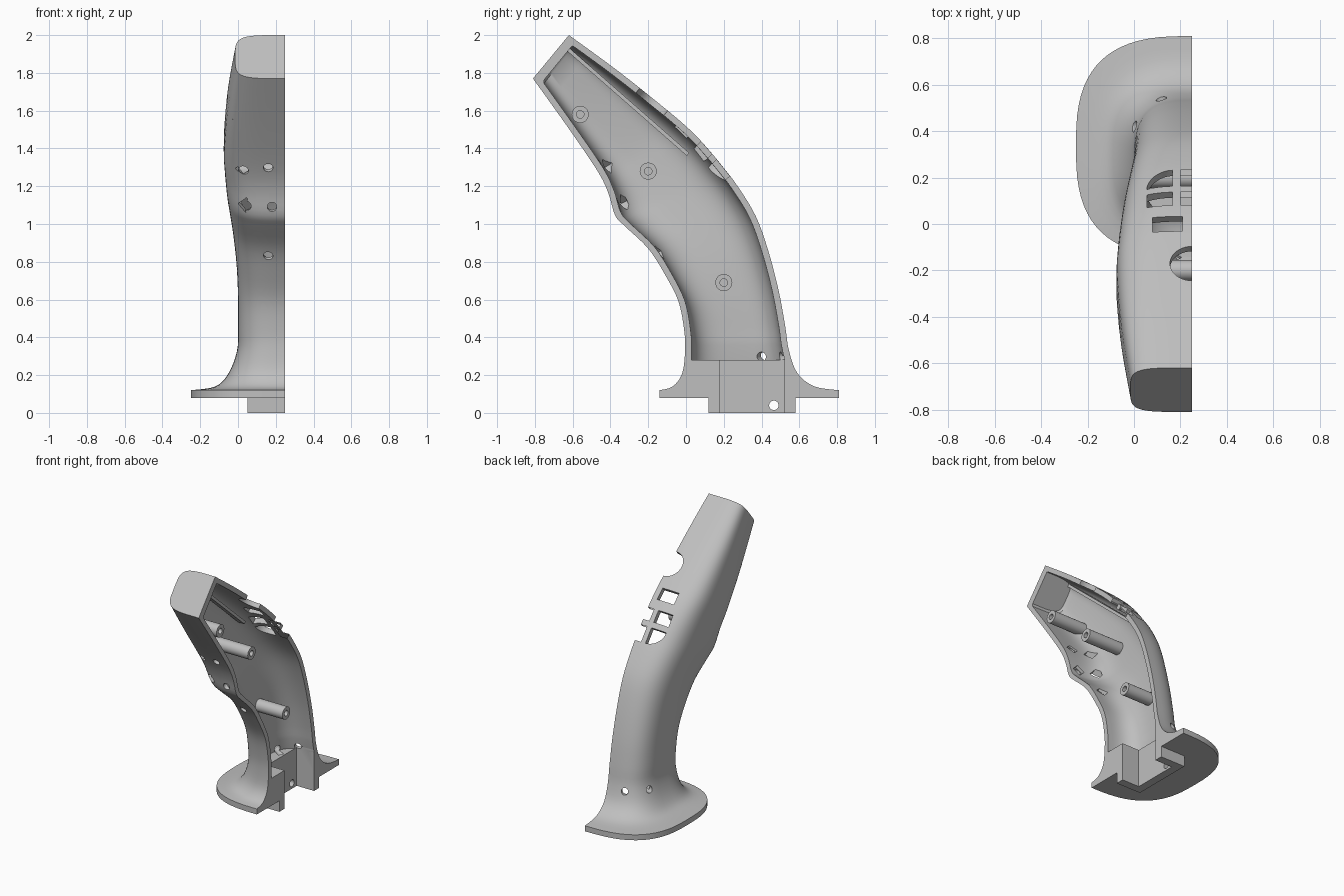
import bpy, bmesh, math
from mathutils import Vector, Matrix

if "Cube" in bpy.data.objects:
    bpy.data.objects.remove(bpy.data.objects["Cube"])

grey = bpy.data.materials.new("plain grey plastic")
grey.use_nodes = True
colour = (0.52, 0.52, 0.52, 1)
grey.diffuse_color = colour
grey.node_tree.nodes["Principled BSDF"].inputs["Base Color"].default_value = colour

SPLIT = 0.25      # x of the flat split plane
WALL = 0.034


def make(name, bm):
    bmesh.ops.recalc_face_normals(bm, faces=bm.faces)
    mesh = bpy.data.meshes.new(name)
    bm.to_mesh(mesh)
    bm.free()
    mesh.materials.append(grey)
    ob = bpy.data.objects.new(name, mesh)
    bpy.context.collection.objects.link(ob)
    return ob


def box(name, lo, hi):
    bm = bmesh.new()
    lo, hi = Vector(lo), Vector(hi)
    m = Matrix.Translation((lo + hi) / 2) @ Matrix.Diagonal((*(hi - lo), 1))
    bmesh.ops.create_cube(bm, size=1, matrix=m)
    return make(name, bm)


def rod(name, centre, direction, radius, length, sides=24):
    bm = bmesh.new()
    turn = Vector(direction).to_track_quat("Z", "Y").to_matrix().to_4x4()
    bmesh.ops.create_cone(bm, cap_ends=True, segments=sides, radius1=radius, radius2=radius,
                          depth=length, matrix=Matrix.Translation(centre) @ turn)
    return make(name, bm)


def prism(name, outline, y, z, tilt, depth=0.09):
    """Outline in (x, distance down the slope), extruded along the slope normal."""
    bm = bmesh.new()
    m = Matrix.Translation((0, y, z)) @ Matrix.Rotation(-math.radians(tilt), 4, "X")
    rings = [[bm.verts.new(m @ Vector((u, v, s * depth))) for u, v in outline] for s in (-1, 1)]
    bm.faces.new(rings[0])
    bm.faces.new(rings[1])
    n = len(outline)
    for i in range(n):
        j = (i + 1) % n
        bm.faces.new((rings[0][i], rings[0][j], rings[1][j], rings[1][i]))
    return make(name, bm)


def combine(target, tool, operation="DIFFERENCE"):
    mod = target.modifiers.new("cut", "BOOLEAN")
    mod.operation, mod.solver, mod.object = operation, "EXACT", tool
    dg = bpy.context.evaluated_depsgraph_get()
    mesh = bpy.data.meshes.new_from_object(target.evaluated_get(dg))
    target.modifiers.clear()
    target.data = mesh
    bpy.data.objects.remove(tool)


def smooth(ob, angle=32):
    bpy.ops.object.select_all(action="DESELECT")
    ob.select_set(True)
    bpy.context.view_layer.objects.active = ob
    bpy.ops.object.shade_smooth_by_angle(angle=math.radians(angle))


# Sections: front y, front z, back y, back z, outermost x, squareness
SECTIONS = [
    (-.81, 1.77, -.62, 2, -.015, 4.6),
    (-.61, 1.49, -.36, 1.81, -.055, 4.2),
    (-.465, 1.275, -.09, 1.595, -.075, 3.8),
    (-.41, 1.16, .06, 1.46, -.07, 3.5),
    (-.375, 1.045, .19, 1.31, -.058, 3.3),
    (-.32, .985, .28, 1.19, -.045, 3.2),
    (-.2, .87, .37, 1.04, -.025, 3),
    (-.11, .73, .435, .86, -.008, 3),
    (-.04, .59, .49, .65, 0, 3),
    (-.01, .44, .525, .46, 0, 3),
    (-.005, .33, .545, .33, -.005, 3),
    (-.02, .21, .59, .21, -.05, 2.9),
    (-.07, .14, .68, .14, -.12, 2.8),
    (-.14, .12, .81, .12, -.25, 2.8),
]


def spline(rows, steps=4):
    out = []
    last = len(rows) - 1
    for i in range(last):
        a, b, c, d = (rows[max(0, min(last, k))] for k in range(i - 1, i + 3))
        for s in range(steps):
            t = s / steps
            out.append([q + t / 2 * (r - p + t * (2 * p - 5 * q + 4 * r - w + t * (3 * (q - r) + w - p)))
                        for p, q, r, w in zip(a, b, c, d)])
    return out + [list(rows[-1])]


def loft(name, rows, inset=0, overhang=0, n=36):
    bm = bmesh.new()
    rings = []
    for fy, fz, by, bz, xmin, e in rows:
        f, b = Vector((0, fy, fz)), Vector((0, by, bz))
        mid, half = (f + b) / 2, (b - f) / 2
        half *= 1 - inset / half.length
        reach = SPLIT - xmin - inset
        pts = []
        for i in range(n + 1):
            a = math.pi * i / n
            c, s = math.cos(a), max(0, math.sin(a))
            p = mid - half * math.copysign(abs(c) ** (2 / e), c)
            p.x = SPLIT - reach * (s ** (2 / e) if 0 < i < n else 0)
            pts.append(p)
        if overhang:
            shift = Vector((overhang, 0, 0))
            pts = [pts[0] + shift] + pts + [pts[-1] + shift]
        rings.append([bm.verts.new(p) for p in pts])
    for r, q in zip(rings, rings[1:]):
        for i in range(len(r)):
            j = (i + 1) % len(r)
            bm.faces.new((r[i], r[j], q[j], q[i]))
    bm.faces.new(rings[0])
    bm.faces.new(rings[-1])
    return make(name, bm)


# Outer body with flared foot
rows = spline(SECTIONS)
foot = list(rows[-1])
foot[1] = foot[3] = 0.08
shell = loft("grip_shell", rows + [foot])

# Hollow inside, above the solid base and below the end cap
inner = [list(r) for r in rows if r[1] > 0.34]
for k, d in enumerate((.038, -.032, .038, -.032)):
    inner[0][k] += d
inner.append([-.005, .28, .555, .28, -.01, 3])
combine(shell, loft("cavity", inner, WALL, 0.1))

# Plug under the foot, with an open channel through the base
combine(shell, box("plug", (.05, .12, 0), (SPLIT, .58, .1)), "UNION")
combine(shell, box("channel", (.11, .18, -.1), (.4, .52, .3)))
combine(shell, rod("plug_hole", (.1, .465, .04), (1, 0, 0), .025, .3))

# Front holes with square pockets behind them
for x, y, z, ny, nz in ((.03, -.46, 1.28, -.85, -.53), (.16, -.475, 1.3, -.85, -.53),
                        (.045, -.385, 1.09, -.9, -.4), (.18, -.39, 1.09, -.9, -.4),
                        (.16, -.17, .83, -.8, -.6)):
    n = Vector((0, ny, nz)).normalized()
    p = Vector((x, y, z))
    combine(shell, rod("hole", p, n, .025, .16))
    combine(shell, rod("pocket", p - n * .05, n, .045, .06, 4))

# Back holes near the foot
combine(shell, rod("hole", (.125, .52, .3), (-.35, .94, .1), .024, .2))
combine(shell, rod("hole", (.02, .41, .3), (-.85, .5, .1), .024, .16))


# Back openings
def rect(u0, u1, v):
    return [(u0, -v), (u1, -v), (u1, v), (u0, v)]


curve = [(.165 - .11 * math.cos(a), .055 * math.sin(a) * 2 - .055)
         for a in (math.pi / 2 * i / 10 for i in range(11))]
disc = [(SPLIT + .095 * math.cos(a), .095 * math.sin(a))
        for a in (math.tau * i / 40 for i in range(40))]
combine(shell, prism("window", curve + [(.165, -.055)], .2, 1.3, 48))
combine(shell, prism("window", rect(.2, .4, .055), .2, 1.3, 48))
for u0, u1 in ((.055, .165), (.2, .4)):
    combine(shell, prism("window", rect(u0, u1, .043), .11, 1.405, 46))
combine(shell, prism("slot", rect(.08, .21, .043), 0, 1.515, 41))
combine(shell, prism("round_opening", disc, -.17, 1.66, 40))
smooth(shell)

# Screw posts
for name, x, y, z in (("upper", -.03, -.56, 1.58), ("middle", -.045, -.2, 1.28), ("lower", .02, .2, .69)):
    post = rod(name + "_screw_post", ((x + SPLIT) / 2, y, z), (1, 0, 0), .045, SPLIT - x, 32)
    combine(post, rod("bore", (SPLIT, y, z), (1, 0, 0), .02, .3))
    smooth(post)

# Straight rail behind the back openings
rail = prism("panel_rail", rect(.0, .05, .42), -.305, 1.645, 41.2, .01)
